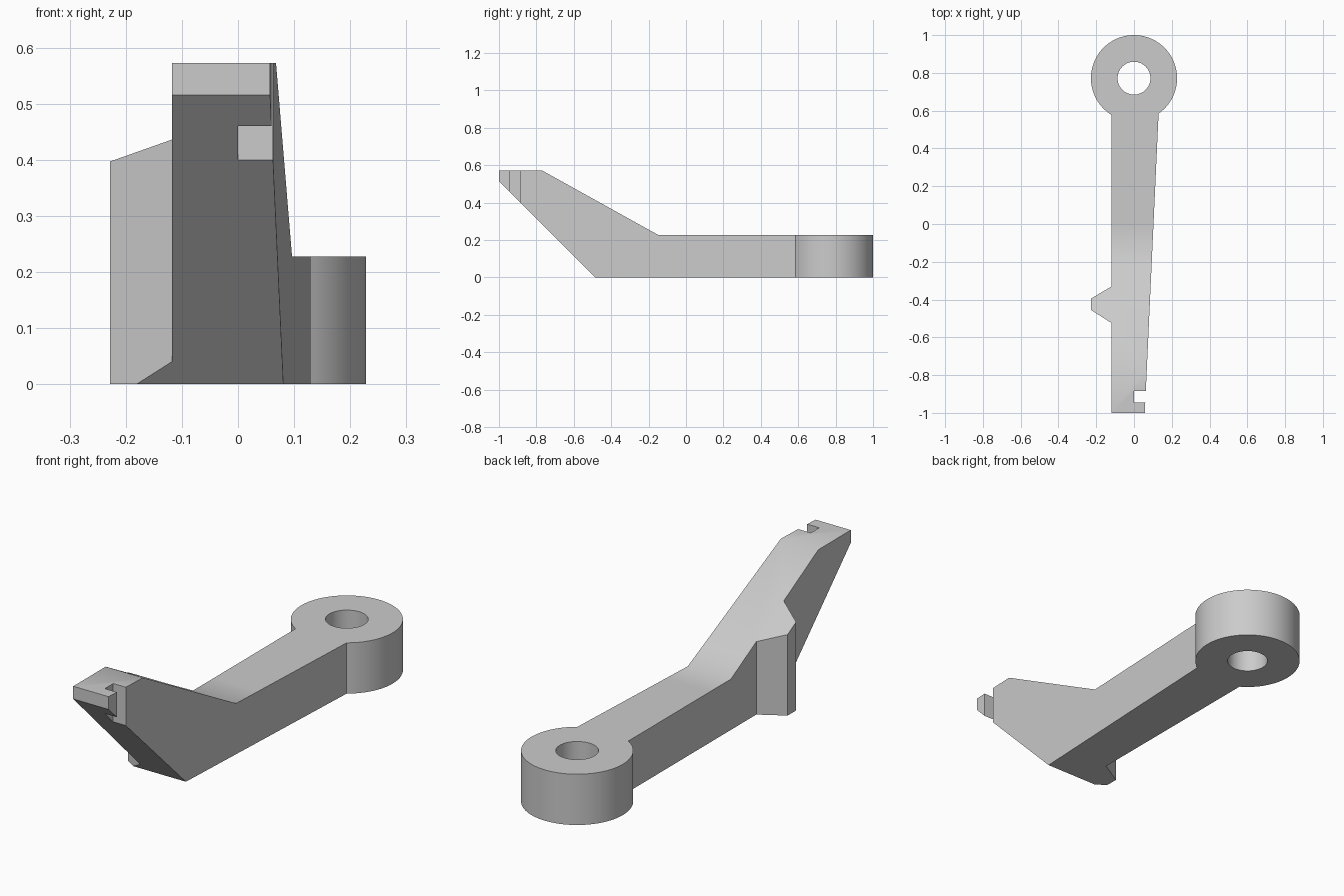
import bpy, bmesh, math
from mathutils import Vector

if "Cube" in bpy.data.objects:
    bpy.data.objects.remove(bpy.data.objects["Cube"], do_unlink=True)

grey = bpy.data.materials.new("plain_grey")
grey.use_nodes = True
colour = (0.6, 0.6, 0.6, 1)
grey.diffuse_color = colour
grey.node_tree.nodes["Principled BSDF"].inputs["Base Color"].default_value = colour


def prism(name, points, sweep):
    """Extrude a closed polygon of 3D points along a vector."""
    bm = bmesh.new()
    face = bm.faces.new([bm.verts.new(p) for p in points])
    out = bmesh.ops.extrude_face_region(bm, geom=[face])
    moved = [g for g in out["geom"] if isinstance(g, bmesh.types.BMVert)]
    bmesh.ops.translate(bm, vec=Vector(sweep), verts=moved)
    bmesh.ops.recalc_face_normals(bm, faces=bm.faces)
    mesh = bpy.data.meshes.new(name)
    bm.to_mesh(mesh)
    bm.free()
    mesh.materials.append(grey)
    obj = bpy.data.objects.new(name, mesh)
    bpy.context.collection.objects.link(obj)
    return obj


def arc(radius, start, end, steps):
    angles = [start + (end - start) * i / steps for i in range(steps + 1)]
    return [(radius * math.cos(a), EYE_Y + radius * math.sin(a)) for a in angles]


def combine(target, cutter, operation):
    cutter.hide_render = True
    mod = target.modifiers.new(operation, "BOOLEAN")
    mod.operation, mod.object, mod.solver = operation, cutter, "EXACT"
    bpy.context.view_layer.objects.active = target
    bpy.ops.object.modifier_apply(modifier=mod.name)
    bpy.data.objects.remove(cutter, do_unlink=True)


EYE_Y, EYE_R, HOLE_R = 0.772, 0.228, 0.087
LEFT, NOTCH = -0.118, 0.0


def taper(y):
    """x of the slanted side at a given y."""
    return 0.103 + 0.0458 * y


# Plan outline: round eye, fin on one side, notch in the tapered side
eye = arc(EYE_R, math.atan2(-0.187, 0.13), math.pi + math.atan2(0.195, 0.118), 96)
fin = [(LEFT, -0.33), (-0.228, -0.395), (-0.228, -0.455), (LEFT, -0.525)]
tip = [(LEFT, -1), (taper(-1), -1), (taper(-0.945), -0.945), (NOTCH, -0.945),
       (NOTCH, -0.885), (taper(-0.885), -0.885)]
arm = prism("lever_arm", [(x, y, -0.1) for x, y in eye + fin + tip], (0, 0, 0.8))

# Side profile: flat bar, rising neck and level tip
side = [(-1.1, 0.615), (-1.1, 0.572), (-0.77, 0.572), (-0.25, 0.283), (-0.15, 0.228),
        (0, 0.228), (1.1, 0.228), (1.1, 0), (-0.485, 0)]
side[0] = (-1.0 - 0.04, 0.555)
side[1] = (-1.0 - 0.04, 0.572)
combine(arm, prism("side_profile", [(-0.5, y, z) for y, z in side], (1, 0, 0)), "INTERSECT")

# Hole through the eye
bore = arc(HOLE_R, 0, math.tau, 64)[:-1]
combine(arm, prism("eye_hole", [(x, y, -0.2) for x, y in bore], (0, 0, 1)), "DIFFERENCE")

# Smooth round walls and gentle bend, sharp corners elsewhere
bpy.ops.object.select_all(action="DESELECT")
arm.select_set(True)
bpy.context.view_layer.objects.active = arm
bpy.ops.object.shade_smooth_by_angle(angle=math.radians(30))
